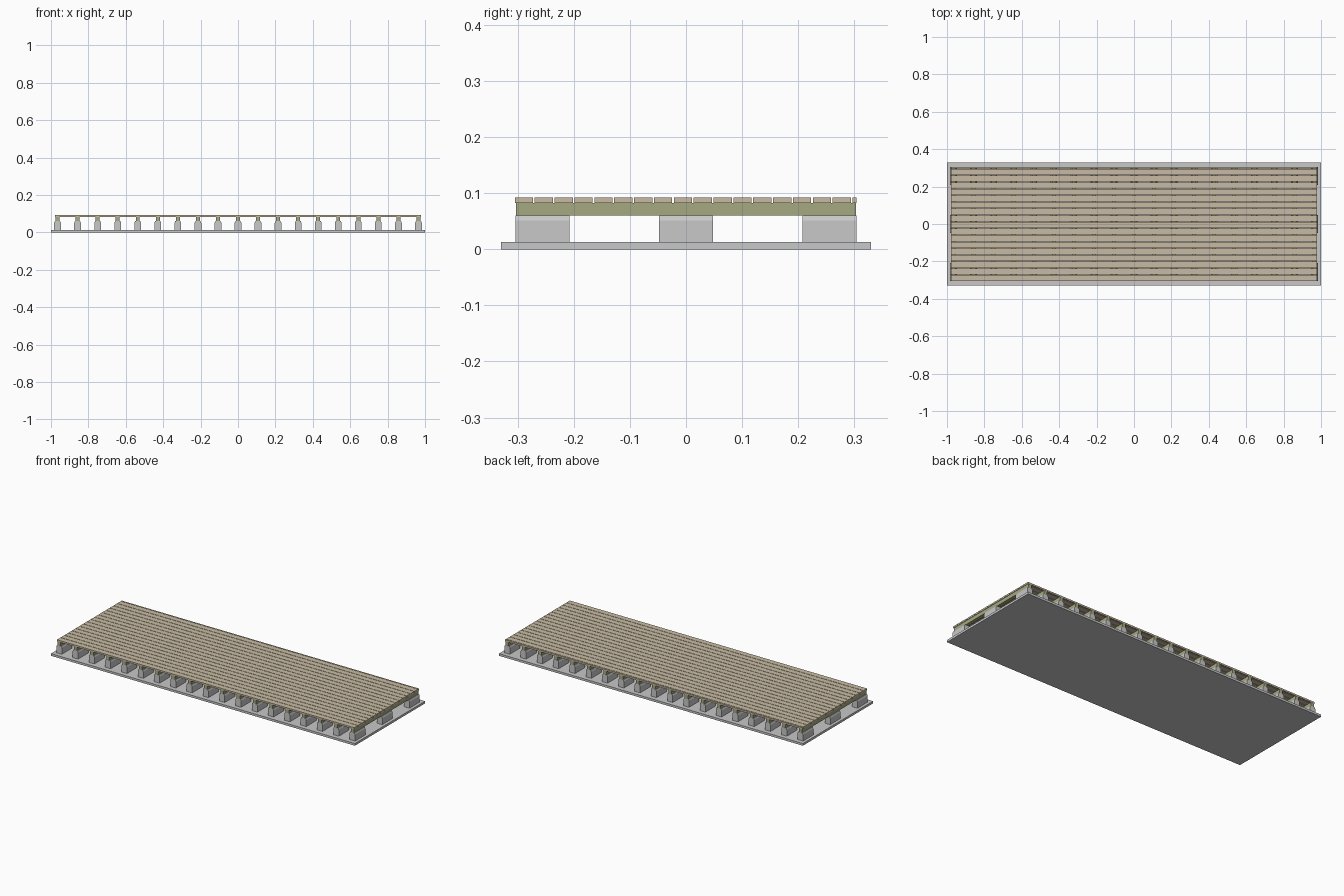
import bpy, bmesh

if "Cube" in bpy.data.objects:
    bpy.data.objects.remove(bpy.data.objects["Cube"])


def material(name, rgb):
    m = bpy.data.materials.new(name)
    m.diffuse_color = (*rgb, 1.0)
    m.use_nodes = True
    m.node_tree.nodes["Principled BSDF"].inputs["Base Color"].default_value = m.diffuse_color
    return m


concrete = material("light grey", (0.58, 0.58, 0.58))
treated = material("olive timber", (0.38, 0.40, 0.22))
decking = material("tan timber", (0.58, 0.50, 0.37))


def prism(name, profile, y0, y1, mat):
    """Extrude an x-z profile from y0 to y1, keeping the object origin at zero."""
    bm = bmesh.new()
    face = bm.faces.new([bm.verts.new((x, y0, z)) for x, z in profile])
    ext = bmesh.ops.extrude_face_region(bm, geom=[face])["geom"]
    for v in ext:
        if isinstance(v, bmesh.types.BMVert):
            v.co.y = y1
    bmesh.ops.recalc_face_normals(bm, faces=bm.faces)
    mesh = bpy.data.meshes.new(name)
    bm.to_mesh(mesh)
    bm.free()
    mesh.materials.append(mat)
    ob = bpy.data.objects.new(name, mesh)
    bpy.context.collection.objects.link(ob)
    return ob


def rect(half, z0, z1):
    return [(-half, z0), (half, z0), (half, z1), (-half, z1)]


def repeat(ob, name, offset):
    copy = bpy.data.objects.new(name, ob.data)
    copy.location = offset
    bpy.context.collection.objects.link(copy)


BASE_TOP, PIER_TOP, JOIST_TOP, DECK_TOP = 0.013, 0.060, 0.082, 0.092
ROWS = 19
SPACING = 0.1072
xs = [(i - (ROWS - 1) / 2) * SPACING for i in range(ROWS)]

# Ground slab
prism("base_slab", rect(1.0, 0.0, BASE_TOP), -0.33, 0.33, concrete)

# Support blocks with bevelled shoulders, three under every joist
block = [(-0.018, BASE_TOP), (0.018, BASE_TOP), (0.018, 0.051),
         (0.014, PIER_TOP), (-0.014, PIER_TOP), (-0.018, 0.051)]
pier = prism("pier", block, -0.048, 0.048, concrete)
pier.location = (xs[0], -0.2555, 0)
for i, x in enumerate(xs):
    for j, y in enumerate((-0.2555, 0.0, 0.2555)):
        if i or j:
            repeat(pier, f"pier_{i}_{j}", (x, y, 0))

# Joists running front to back
joist = prism("joist", rect(0.0105, PIER_TOP, JOIST_TOP), -0.303, 0.303, treated)
joist.location.x = xs[0]
for i, x in enumerate(xs[1:], 1):
    repeat(joist, f"joist_{i}", (x, 0, 0))

# Deck boards with narrow gaps; the last one is cut to a thin strip
PITCH, GAP, FRONT, BACK = 0.0354, 0.0028, -0.305, 0.304
for i in range(18):
    y0 = FRONT + i * PITCH
    y1 = min(y0 + PITCH - GAP, BACK)
    prism(f"deck_board_{i}", rect(0.978, JOIST_TOP, DECK_TOP), y0, y1, decking)
